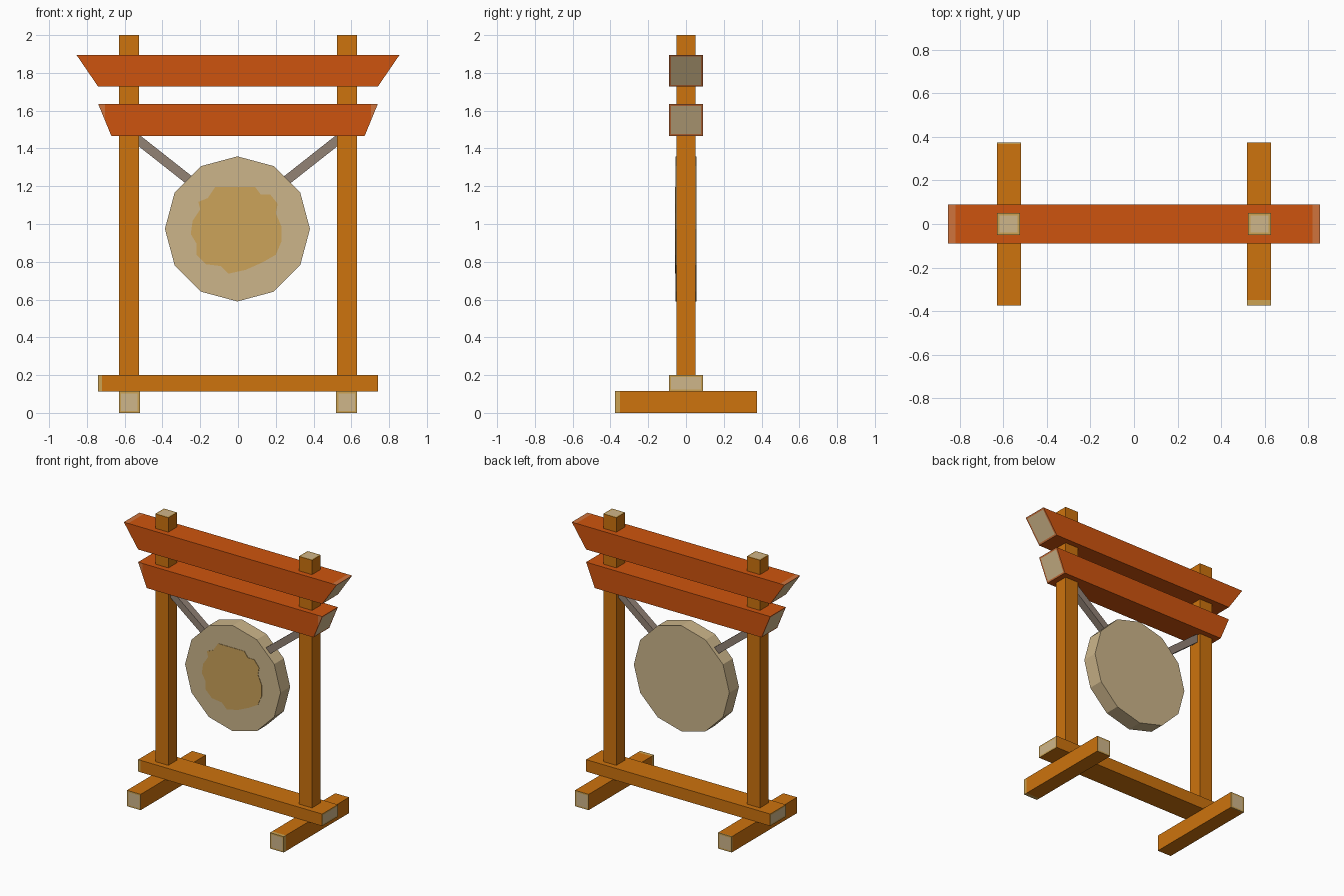
import bpy, bmesh, math
from mathutils import Vector, Matrix

if "Cube" in bpy.data.objects:
    bpy.data.objects.remove(bpy.data.objects["Cube"])


def mat(name, rgb):
    lin = [(c / 255 / 12.92) if c < 10 else ((c / 255 + 0.055) / 1.055) ** 2.4 for c in rgb]
    m = bpy.data.materials.new(name)
    m.diffuse_color = (*lin, 1)
    m.use_nodes = True
    m.node_tree.nodes["Principled BSDF"].inputs["Base Color"].default_value = m.diffuse_color
    return m


WOOD = mat("orange wood", (205, 115, 13))
RED = mat("red paint", (206, 84, 14))
WORN = mat("worn red paint", (208, 116, 60))
TAN = mat("tan end grain", (204, 162, 82))
PALE = mat("pale end grain", (207, 182, 138))
GONG = mat("pale brass", (204, 181, 138))
CENTRE = mat("golden brass", (204, 163, 90))
STRAP = mat("grey strap", (146, 130, 117))


def finish(name, bm, mats):
    bmesh.ops.recalc_face_normals(bm, faces=bm.faces)
    me = bpy.data.meshes.new(name)
    bm.to_mesh(me)
    bm.free()
    for m in mats:
        me.materials.append(m)
    ob = bpy.data.objects.new(name, me)
    bpy.context.collection.objects.link(ob)
    return ob


def beam(name, lo, hi, axis, mats, flare=0.0, inset=0.016, cuts=(), rule=None):
    """Box whose two end faces along axis show end grain; flare widens the top in x."""
    lo, hi = Vector(lo), Vector(hi)
    bm = bmesh.new()
    bmesh.ops.create_cube(bm, size=1)
    mid, size = (lo + hi) / 2, hi - lo
    for v in bm.verts:
        top = v.co.z > 0
        v.co = Vector(v.co[i] * size[i] + mid[i] for i in range(3))
        if top and flare:
            v.co.x += math.copysign(flare, v.co.x)
    bm.normal_update()
    ends = [f for f in bm.faces if abs(f.normal[axis]) > 0.75]
    if inset:
        res = bmesh.ops.inset_individual(bm, faces=ends, thickness=inset)
        for f in res["faces"]:
            f.material_index = 1
        for f in ends:
            f.material_index = 2
    # worn strips next to the ends
    for c in cuts:
        p = Vector((0, 0, 0))
        p[axis] = c
        n = Vector((0, 0, 0))
        n[axis] = 1
        bmesh.ops.bisect_plane(bm, geom=bm.verts[:] + bm.edges[:] + bm.faces[:],
                               plane_co=p, plane_no=n)
    bm.normal_update()
    if rule:
        for f in bm.faces:
            if f.material_index == 0 and rule(f.calc_center_median(), f.normal):
                f.material_index = 3
    return finish(name, bm, mats)


wood = [WOOD, TAN, PALE, TAN]
red = [RED, WORN, PALE, WORN]

# feet, posts and straps on both sides
for s, side in ((-1, "left"), (1, "right")):
    x0, x1 = sorted((s * 0.52, s * 0.63))
    beam(side + "_foot", (x0, -0.375, 0), (x1, 0.375, 0.115), 1, wood,
         cuts=(-0.35,) if s > 0 else (0.367,),
         rule=lambda c, n, s=s: c.y < -0.35 if s > 0 else c.y > 0.367)
    x0, x1 = sorted((s * 0.525, s * 0.63))
    beam(side + "_post", (x0, -0.05, 0.18), (x1, 0.05, 2), 2, wood)
    a, b = Vector((s * 0.24, 0, 1.218)), Vector((s * 0.57, 0, 1.478))
    strap = beam(side + "_strap", (-(b - a).length / 2, -0.027, -0.025),
                 ((b - a).length / 2, 0.027, 0.025), 0, [STRAP], inset=0)
    d = b - a
    strap.data.transform(Matrix.Translation((a + b) / 2) @
                         Matrix.Rotation(-math.atan2(d.z, d.x), 4, 'Y'))

# lower rail and the two flared lintels
beam("lower_rail", (-0.74, -0.09, 0.113), (0.74, 0.09, 0.2), 0, wood,
     cuts=(-0.72,), rule=lambda c, n: c.x < -0.72 and n.y < -0.5)
beam("lower_lintel", (-0.67, -0.09, 1.465), (0.67, 0.09, 1.635), 0, red, flare=0.07,
     cuts=(-0.705, 0.705), rule=lambda c, n: abs(c.x) > 0.7 and n.y < -0.5)
beam("upper_lintel", (-0.74, -0.09, 1.727), (0.74, 0.09, 1.895), 0, red, flare=0.115,
     cuts=(-0.82, 0.82), rule=lambda c, n: abs(c.x) > 0.8 and n.z > 0.5)

# twelve-sided gong
bm = bmesh.new()
bmesh.ops.create_cone(bm, cap_ends=True, segments=12, radius1=0.384, radius2=0.384, depth=0.11,
                      matrix=Matrix.Translation((-0.003, 0, 0.974)) @
                      Matrix.Rotation(math.pi / 2, 4, 'X'))
finish("gong", bm, [GONG])

# irregular golden patch on the front of the gong (hundredths of a unit)
outline = [(-5, 22), (1, 22), (9, 22), (12, 18), (17, 18), (21, 13), (20, 8), (23, 1), (23, -7),
           (20, -14), (13, -18), (4, -22), (-5, -24), (-9, -20), (-17, -19), (-22, -14),
           (-22, -8), (-25, -3), (-24, 4), (-20, 10), (-21, 14), (-16, 16), (-12, 22)]
bm = bmesh.new()
face = bm.faces.new([bm.verts.new((x / 100, -0.054, 0.977 + z / 100)) for x, z in outline])
ext = bmesh.ops.extrude_face_region(bm, geom=[face])
bmesh.ops.translate(bm, vec=(0, -0.004, 0),
                    verts=[g for g in ext["geom"] if isinstance(g, bmesh.types.BMVert)])
finish("gong_centre", bm, [CENTRE])
